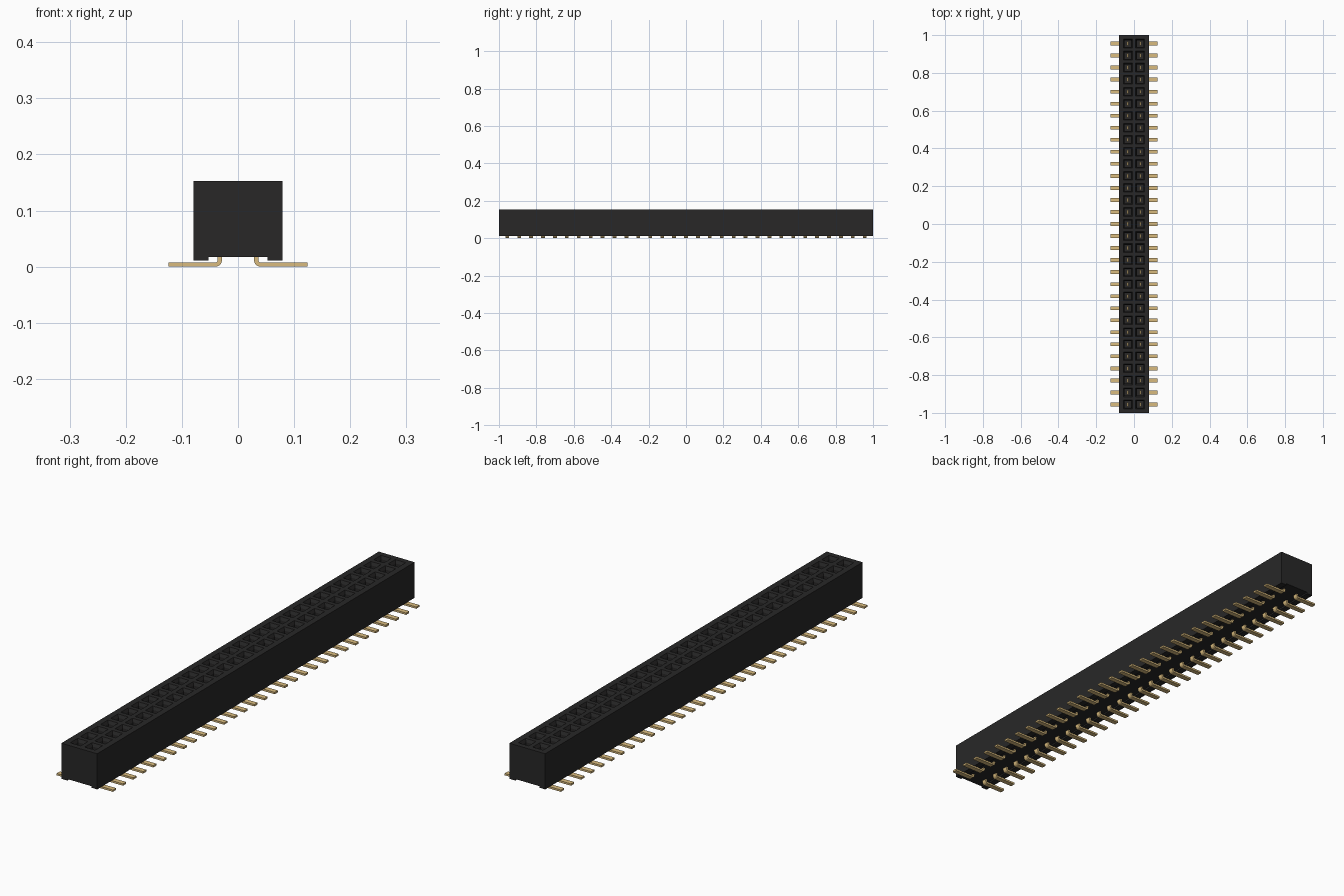
import bpy, bmesh, math
from mathutils import Vector

cube = bpy.data.objects.get("Cube")
if cube:
    bpy.data.objects.remove(cube, do_unlink=True)

COUNT = 31            # contacts per row
PITCH = 0.0637        # spacing of contacts
HALF = COUNT * PITCH / 2


def material(name, rgb):
    m = bpy.data.materials.new(name)
    m.use_nodes = True
    m.diffuse_color = (*rgb, 1)
    m.node_tree.nodes["Principled BSDF"].inputs["Base Color"].default_value = (*rgb, 1)
    return m


def finish(bm, name, mat):
    bmesh.ops.recalc_face_normals(bm, faces=bm.faces)
    mesh = bpy.data.meshes.new(name)
    bm.to_mesh(mesh)
    bm.free()
    mesh.materials.append(mat)
    ob = bpy.data.objects.new(name, mesh)
    bpy.context.collection.objects.link(ob)
    return ob


def sweep(profile, stations):
    """Closed xz profile carried along the given y stations, capped at both ends."""
    bm = bmesh.new()
    rings = [[bm.verts.new((x, y, z)) for x, z in profile] for y in stations]
    n = len(profile)
    for a, b in zip(rings, rings[1:]):
        for i in range(n):
            j = (i + 1) % n
            bm.faces.new((a[i], a[j], b[j], b[i]))
    bm.faces.new(rings[0])
    bm.faces.new(rings[-1][::-1])
    bmesh.ops.recalc_face_normals(bm, faces=bm.faces)
    return bm


black = material("black plastic", (0.021, 0.0205, 0.0205))
gold = material("gold contact", (0.70, 0.50, 0.21))

# Housing: block with a rail under each long side
right = [(0.079, 0.153), (0.079, 0.011), (0.053, 0.011), (0.053, 0.017)]
left = [(-x, z) for x, z in reversed(right)]
top = [(-PITCH, 0.153), (0, 0.153), (PITCH, 0.153)]
stations = [-1] + [-HALF + i * PITCH for i in range(COUNT + 1)] + [1]
bm = sweep(right + left + top, stations)

# Sockets: square mouth, tapered lead-in, then a straight well
cells = [f for f in bm.faces
         if f.normal.z > 0.9 and f.calc_center_median().z > 0.15
         and abs(f.calc_center_median().x) < 0.05
         and abs(f.calc_center_median().y) < HALF]
bmesh.ops.inset_individual(bm, faces=cells, thickness=0.0125)
bmesh.ops.inset_individual(bm, faces=cells, thickness=0.008, depth=-0.012)
bmesh.ops.inset_individual(bm, faces=cells, thickness=0.0002, depth=-0.075)
finish(bm, "housing", black)

# Contacts: flat strip bent outward into a solder foot
T, R = 0.0075, 0.004
X0 = 0.0287           # inner face of the upright leg
cx, cz = X0 + T + R, T + R
arc = [math.radians(180 + 15 * i) for i in range(7)]
outer = [(cx + (R + T) * math.cos(a), cz + (R + T) * math.sin(a)) for a in arc]
inner = [(cx + R * math.cos(a), cz + R * math.sin(a)) for a in reversed(arc)]
profile = ([(X0, 0.085)] + outer + [(0.124, 0), (0.124, T)] + inner + [(X0 + T, 0.085)])
pins = finish(sweep(profile, [-0.01, 0.01]), "contacts", gold)
pins.location.y = -HALF + PITCH / 2

row = pins.modifiers.new("row", 'ARRAY')
row.use_relative_offset = False
row.use_constant_offset = True
row.constant_offset_displace = Vector((0, PITCH, 0))
row.count = COUNT
pins.modifiers.new("both sides", 'MIRROR')

bpy.ops.object.select_all(action='DESELECT')
pins.select_set(True)
bpy.context.view_layer.objects.active = pins
bpy.ops.object.shade_smooth_by_angle(angle=math.radians(30))
